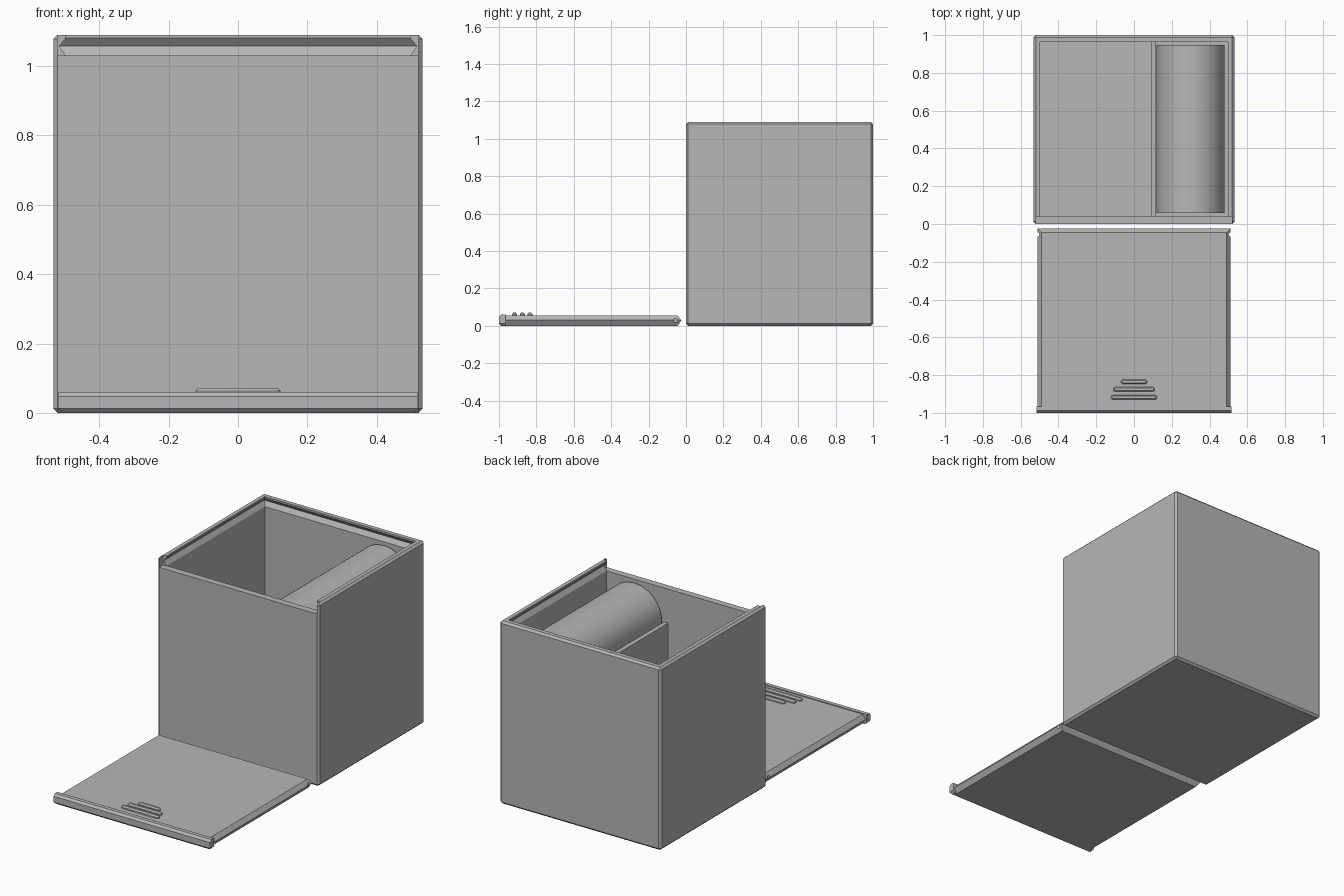
import bpy, bmesh, math
from mathutils import Matrix

if "Cube" in bpy.data.objects:
    bpy.data.objects.remove(bpy.data.objects["Cube"])

grey = bpy.data.materials.new("plain grey")
grey.diffuse_color = (0.47, 0.47, 0.47, 1)
grey.use_nodes = True
grey.node_tree.nodes["Principled BSDF"].inputs["Base Color"].default_value = grey.diffuse_color


def finish(name, bm, hidden=False):
    bmesh.ops.recalc_face_normals(bm, faces=bm.faces)
    me = bpy.data.meshes.new(name)
    bm.to_mesh(me)
    bm.free()
    ob = bpy.data.objects.new(name, me)
    bpy.context.collection.objects.link(ob)
    me.materials.append(grey)
    ob.hide_render = hidden
    return ob


def loft(name, rings, hidden=False):
    """Stack of rectangles (z, half width, y front, y back) joined into a solid."""
    bm = bmesh.new()
    loops = [[bm.verts.new(p) for p in ((-w, a, z), (w, a, z), (w, b, z), (-w, b, z))]
             for z, w, a, b in rings]
    for lo, hi in zip(loops, loops[1:]):
        for i in range(4):
            j = (i + 1) % 4
            bm.faces.new((lo[i], lo[j], hi[j], hi[i]))
    bm.faces.new(loops[0][::-1])
    bm.faces.new(loops[-1])
    return finish(name, bm, hidden)


def block(name, x0, x1, y0, y1, z0, z1, hidden=False, bevel=0):
    bm = bmesh.new()
    bmesh.ops.create_cube(bm, size=1)
    for v in bm.verts:
        v.co = (x1 if v.co.x > 0 else x0, y1 if v.co.y > 0 else y0, z1 if v.co.z > 0 else z0)
    if bevel:
        bmesh.ops.bevel(bm, geom=bm.edges[:], offset=bevel, segments=1, affect='EDGES')
    return finish(name, bm, hidden)


def cylinder(name, r, length, matrix, hidden=False, sides=64):
    bm = bmesh.new()
    bmesh.ops.create_cone(bm, cap_ends=True, segments=sides, radius1=r, radius2=r,
                          depth=length, matrix=matrix)
    return finish(name, bm, hidden)


def cut(ob, cutters):
    for c in cutters:
        m = ob.modifiers.new("cut", 'BOOLEAN')
        m.operation, m.solver, m.object = 'DIFFERENCE', 'EXACT', c
    bpy.context.view_layer.objects.active = ob
    for m in list(ob.modifiers):
        bpy.ops.object.modifier_apply(modifier=m.name)
    for c in cutters:
        bpy.data.objects.remove(c)


# Box body: chamfered shell with a dovetail groove for the lid
body = block("box_body", -0.532, 0.532, 0, 1, 0, 1.09, bevel=0.012)
cut(body, [
    block("cavity_cutter", -0.497, 0.497, 0.04, 0.963, 0.035, 1.05, True),
    loft("groove_cutter", [(1.03, 0.497, -0.1, 0.963), (1.057, 0.515, -0.1, 0.982),
                           (1.08, 0.497, -0.1, 0.963), (1.2, 0.497, -0.1, 0.963)], True),
    block("lip_cutter", -0.52, 0.52, -0.1, 0.036, 1.03, 1.2, True),
])

# Inner compartment wall and the roll beside it
block("divider", 0.09, 0.117, 0.035, 0.968, 0.03, 0.827)
roll = cylinder("roll", 0.18, 0.89, Matrix.Translation((0.30, 0.502, 0.837))
                @ Matrix.Rotation(math.pi / 2, 4, 'X'))

# Sliding lid with dovetail sides and detent notches
lid = loft("lid_panel", [(0, 0.49, -0.975, -0.045), (0.03, 0.51, -0.975, -0.025),
                         (0.055, 0.49, -0.975, -0.045)])
cut(lid, [cylinder("notch_cutter", 0.012, 0.3, Matrix.Translation((s * 0.513, -0.056, 0)),
                   True, 16) for s in (-1, 1)])

# Front lip of the lid, chamfered along its top front edge
loft("lid_front_lip", [(0, 0.505, -0.988, -0.965), (0.012, 0.517, -1, -0.965),
                       (0.047, 0.517, -1, -0.965), (0.06, 0.517, -0.988, -0.965)])

# Finger grip ridges: rounded bars
grips = []
for i, (y, half) in enumerate(((-0.835, 0.07), (-0.875, 0.11), (-0.917, 0.123))):
    bm = bmesh.new()
    rows = []
    for z, r in ((0.05, 0.013), (0.063, 0.013), (0.071, 0.006)):
        row = []
        for k in range(16):
            a = math.pi * (k % 8) / 7 + (math.pi if k > 7 else 0) - math.pi / 2
            s = 1 if k < 8 else -1
            row.append(bm.verts.new((s * (half - 0.013) + r * math.cos(a), y + r * math.sin(a), z)))
        rows.append(row)
    for lo, hi in zip(rows, rows[1:]):
        for k in range(16):
            j = (k + 1) % 16
            bm.faces.new((lo[k], lo[j], hi[j], hi[k]))
    bm.faces.new(rows[0][::-1])
    bm.faces.new(rows[-1])
    grips.append(finish(f"grip_ridge_{i + 1}", bm))

# Smooth the round parts only
bpy.ops.object.select_all(action='DESELECT')
for ob in [roll] + grips:
    ob.select_set(True)
bpy.context.view_layer.objects.active = roll
bpy.ops.object.shade_smooth_by_angle(angle=math.radians(30))
